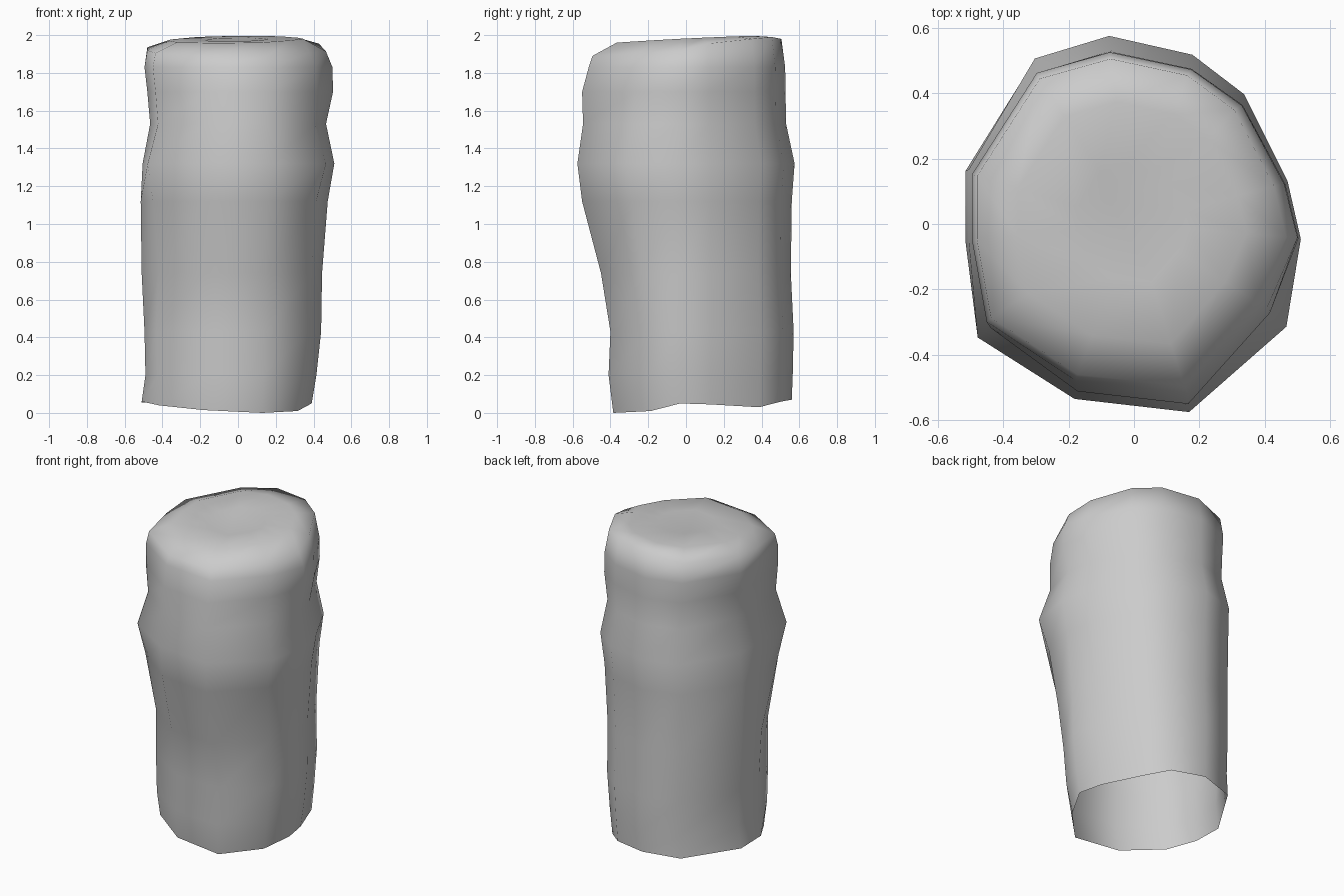
import bpy, bmesh

if "Cube" in bpy.data.objects:
    bpy.data.objects.remove(bpy.data.objects["Cube"])

# Irregular 12-sided outline, scaled per ring to its left/right/front/back reach
OUTLINE = [(1, -.08), (.87, -.52), (.33, -1), (-.36, -.93), (-.91, -.58), (-1, -.1),
           (-1, .29), (-.6, .88), (-.15, 1), (.35, .9), (.66, .69), (.92, .23)]
FRONT_RIGHT, FRONT_LEFT = 1, 4
# z, left, right, front, back, then fullness of the front right and front left corners
RINGS = [(.00, .51, .39, .385, .56, .93, .90), (.20, .49, .415, .41, .565, .96, .95),
         (.43, .495, .44, .40, .57, .97, .96), (.74, .51, .445, .45, .555, 1, .91),
         (1.12, .515, .475, .55, .56, 1, .96), (1.32, .505, .51, .575, .575, 1.05, 1.04),
         (1.53, .465, .466, .545, .53, 1, 1), (1.70, .48, .503, .55, .527, .95, 1),
         (1.83, .495, .50, .515, .525, .94, 1)]
# Uneven heights around the foot and the top rim
FOOT_Z = [.05, .01, .0, .015, .04, .06, .055, .06, .07, .06, .03, .045]
RIM_Z = [1.915, 1.905, 1.89, 1.89, 1.905, 1.92, 1.935, 1.95, 1.98, 1.99, 1.98, 1.955]


def reach(k, left, right, front, back, fr=1, fl=1):
    x, y = OUTLINE[k]
    f = {FRONT_RIGHT: fr, FRONT_LEFT: fl}.get(k, 1)
    return f * x * (right if x > 0 else left), f * y * (back if y > 0 else front)


bm = bmesh.new()
loops = []

# Wall rings
for i, (z, *ext) in enumerate(RINGS):
    loops.append([bm.verts.new((*reach(k, *ext), FOOT_Z[k] if i == 0 else z))
                  for k in range(12)])

# Tilted rim and gently dished top
rim = (.48, .465, .495, .505, .93, 1)
loops.append([bm.verts.new((*reach(k, *rim), RIM_Z[k])) for k in range(12)])
for s, base in ((.74, 1.977), (.36, 1.977)):
    loop = []
    for k in range(12):
        x, y = (c * s for c in reach(k, *rim))
        loop.append(bm.verts.new((x, y, base + .05 * y + .015 * x)))
    loops.append(loop)

# Faces point outward; the foot stays open
for a, b in zip(loops, loops[1:]):
    for k in range(12):
        n = (k + 1) % 12
        bm.faces.new((a[n], a[k], b[k], b[n]))
centre = bm.verts.new((-.08, .08, 1.965))
for k in range(12):
    bm.faces.new((loops[-1][(k + 1) % 12], loops[-1][k], centre))
bmesh.ops.recalc_face_normals(bm, faces=bm.faces[:])

for v in bm.verts:
    v.co.z = min(v.co.z, 2)
for f in bm.faces:
    f.smooth = True

mesh = bpy.data.meshes.new("lumpy_column")
bm.to_mesh(mesh)
bm.free()
body = bpy.data.objects.new("lumpy_column", mesh)
bpy.context.collection.objects.link(body)
